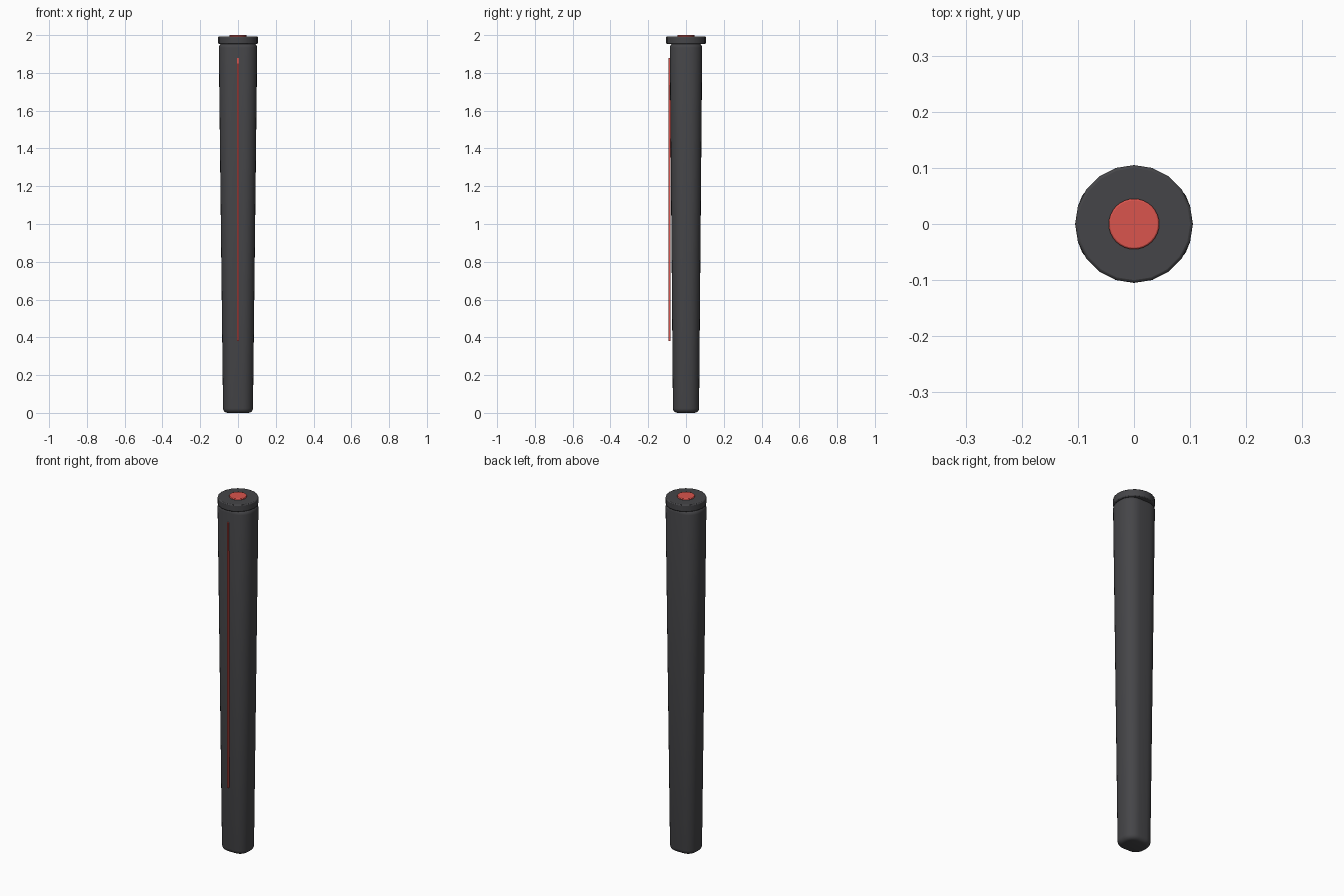
import bpy, bmesh, math

old = bpy.data.objects.get("Cube")
if old:
    bpy.data.objects.remove(old, do_unlink=True)


def material(name, color):
    m = bpy.data.materials.new(name)
    m.use_nodes = True
    m.diffuse_color = color
    m.node_tree.nodes["Principled BSDF"].inputs["Base Color"].default_value = color
    return m


DARK = material("charcoal", (0.06, 0.06, 0.065, 1))
RED = material("red", (0.70, 0.09, 0.075, 1))


def finish(bm, name, mat, bevel=0.0, segments=2):
    """Turn a bmesh into a smooth-by-angle object with an optional bevel."""
    bmesh.ops.recalc_face_normals(bm, faces=bm.faces)
    mesh = bpy.data.meshes.new(name)
    bm.to_mesh(mesh)
    bm.free()
    mesh.materials.append(mat)
    ob = bpy.data.objects.new(name, mesh)
    bpy.context.collection.objects.link(ob)
    if bevel:
        mod = ob.modifiers.new("bevel", "BEVEL")
        mod.width, mod.segments = bevel, segments
        mod.limit_method = "ANGLE"
        mod.angle_limit = math.radians(40)
    bpy.ops.object.select_all(action="DESELECT")
    ob.select_set(True)
    bpy.context.view_layer.objects.active = ob
    bpy.ops.object.shade_smooth_by_angle(angle=math.radians(40))
    return ob


def disc(name, mat, radius, z0, z1, sides, bevel):
    bm = bmesh.new()
    bmesh.ops.create_cone(bm, cap_ends=True, segments=sides, radius1=radius,
                          radius2=radius, depth=z1 - z0)
    bmesh.ops.translate(bm, verts=bm.verts, vec=(0, 0, (z0 + z1) / 2))
    return finish(bm, name, mat, bevel)


def rounded_ring(bm, z, inset, top, steps=6):
    """Rounded rectangle whose size follows the taper of the shaft."""
    t = z / top
    hx, hy = 0.079 + 0.023 * t, 0.069 + 0.017 * t
    r = hy * 0.82 - inset
    hx, hy = hx - inset, hy - inset
    ring = []
    for corner, (sx, sy) in enumerate([(1, 1), (-1, 1), (-1, -1), (1, -1)]):
        for i in range(steps + 1):
            a = math.pi / 2 * (corner + i / steps)
            ring.append(bm.verts.new((sx * (hx - r) + r * math.cos(a),
                                      sy * (hy - r) + r * math.sin(a), z)))
    return ring


# Tapered shaft with rounded ends
TOP, ROUND, STEPS = 1.957, 0.024, 4
levels = []
for i in range(STEPS + 1):
    a = math.pi / 2 * i / STEPS
    levels.append((ROUND * (1 - math.sin(a)), ROUND * (1 - math.cos(a))))
levels = [(z, d) for z, d in reversed(levels)]
levels = [(z, ROUND - ROUND * math.sqrt(max(0, 1 - (1 - z / ROUND) ** 2)))
          for z, d in levels]
levels += [(TOP - z, d) for z, d in reversed(levels)]

bm = bmesh.new()
rings = [rounded_ring(bm, z, d, TOP) for z, d in levels]
for low, high in zip(rings, rings[1:]):
    for i in range(len(low)):
        j = (i + 1) % len(low)
        bm.faces.new((low[i], low[j], high[j], high[i]))
bm.faces.new(rings[0])
bm.faces.new(rings[-1])
finish(bm, "shaft", DARK)

# End cap and its button
disc("end_cap", DARK, 0.105, 1.953, 1.993, 20, 0.005)
disc("button", RED, 0.045, 1.985, 2.0, 32, 0.003)

# Thin upright strip along the front
bm = bmesh.new()
bmesh.ops.create_cube(bm, size=1)
bmesh.ops.scale(bm, verts=bm.verts, vec=(0.008, 0.012, 1.5))
bmesh.ops.translate(bm, verts=bm.verts, vec=(0, -0.087, 1.13))
finish(bm, "front_strip", RED)
